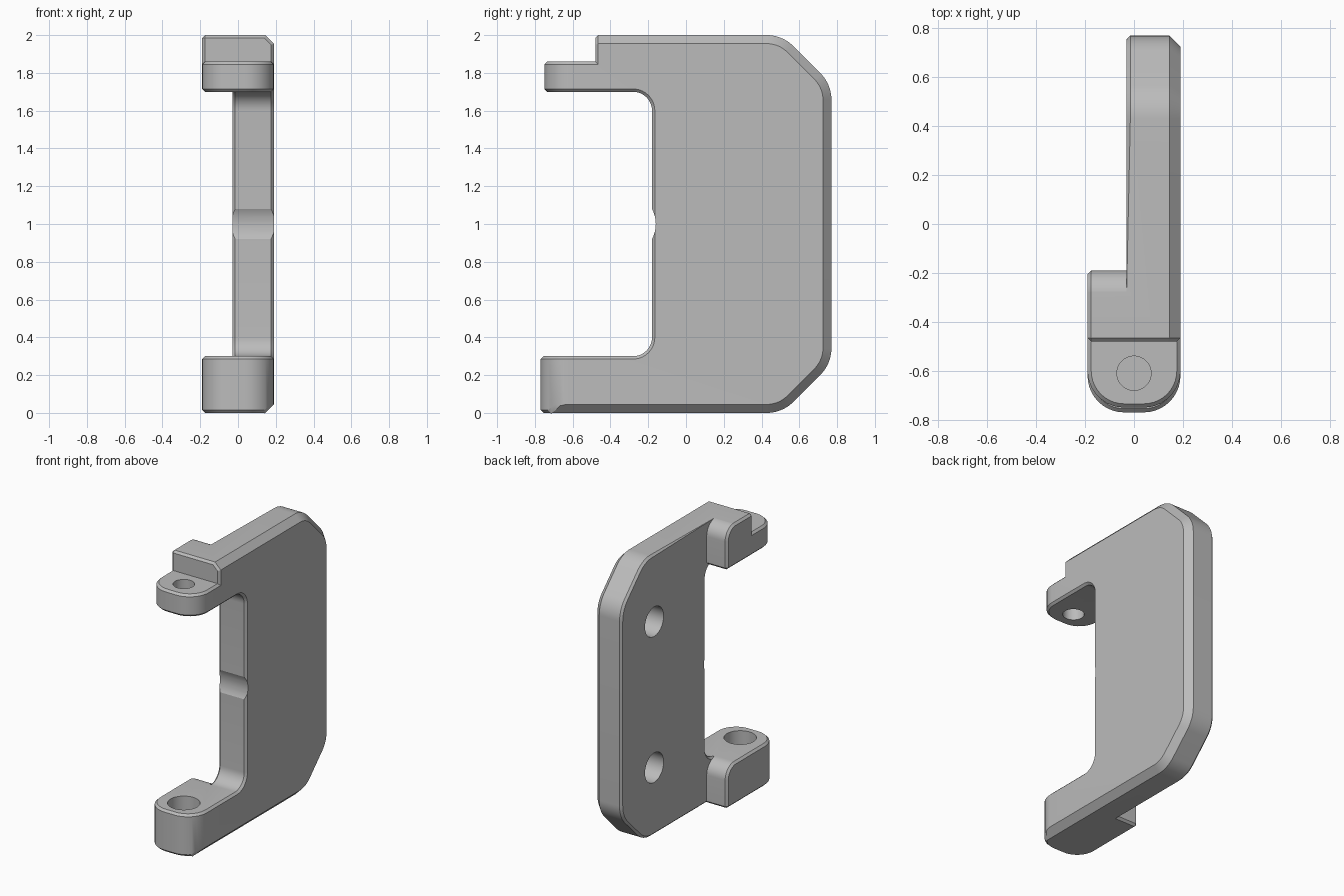
import bpy, bmesh, math
from mathutils import Vector

if "Cube" in bpy.data.objects:
    bpy.data.objects.remove(bpy.data.objects["Cube"], do_unlink=True)


def outline(corners, steps=10):
    """Closed 2D outline; corners are (a, b) or (a, b, fillet radius)."""
    pts = []
    n = len(corners)
    for i, c in enumerate(corners):
        p = Vector(c[:2])
        if len(c) == 2:
            pts.append(p)
            continue
        d0 = (Vector(corners[i - 1][:2]) - p).normalized()
        d1 = (Vector(corners[(i + 1) % n][:2]) - p).normalized()
        half = d0.angle(d1) / 2
        mid = p + (d0 + d1).normalized() * c[2] / math.sin(half)
        v0 = p + d0 * c[2] / math.tan(half) - mid
        v1 = p + d1 * c[2] / math.tan(half) - mid
        turn = math.pi - 2 * half
        for k in range(steps + 1):
            t = k / steps
            v = v0 * math.sin((1 - t) * turn) + v1 * math.sin(t * turn)
            pts.append(mid + v / math.sin(turn))
    return pts


def loft(name, sections, axis):
    """Solid through (position, outline) sections along the x or z axis."""
    bm = bmesh.new()
    rings = []
    for pos, pts in sections:
        rings.append([bm.verts.new((pos, p.x, p.y) if axis == "x" else (p.x, p.y, pos))
                      for p in pts])
    for r0, r1 in zip(rings, rings[1:]):
        for i in range(len(r0)):
            j = (i + 1) % len(r0)
            bm.faces.new((r0[i], r0[j], r1[j], r1[i]))
    bm.faces.new(rings[0])
    bm.faces.new(rings[-1])
    bmesh.ops.recalc_face_normals(bm, faces=bm.faces)
    mesh = bpy.data.meshes.new(name)
    bm.to_mesh(mesh)
    bm.free()
    ob = bpy.data.objects.new(name, mesh)
    bpy.context.collection.objects.link(ob)
    return ob


def prism(name, corners, x0, x1):
    pts = outline(corners)
    return loft(name, [(x0, pts), (x1, pts)], "x")


def cylinder(name, radius, depth, center, along_x=False):
    turn = (0, math.pi / 2, 0) if along_x else (0, 0, 0)
    bpy.ops.mesh.primitive_cylinder_add(vertices=48, radius=radius, depth=depth,
                                        location=center, rotation=turn)
    ob = bpy.context.object
    ob.name = name
    return ob


def boolean(target, tool, operation="DIFFERENCE"):
    tool.hide_render = True
    mod = target.modifiers.new("cut", "BOOLEAN")
    mod.operation = operation
    mod.solver = "EXACT"
    mod.object = tool
    bpy.ops.object.select_all(action="DESELECT")
    bpy.context.view_layer.objects.active = target
    target.select_set(True)
    bpy.ops.object.modifier_apply(modifier=mod.name)
    bpy.data.objects.remove(tool, do_unlink=True)


def silhouette(d):
    """Plate outline in y, z, inset by d, with clipped and rounded back corners."""
    s, r = d * math.tan(math.pi / 8), 0.2 - d
    return outline([(-1.2, d), (0.51 - s, d, r), (0.77 - d, 0.26 + s, r),
                    (0.77 - d, 1.74 - s, r), (0.51 - s, 2 - d, r), (-1.2, 2 - d)])


# Body with a wide chamfer round the outer rim of the left side
bracket = loft("bracket", [(-0.19, silhouette(0)), (0.145, silhouette(0)),
                           (0.19, silhouette(0.045))], "x")


# Rounded front ends of both arms
def plan(front):
    return outline([(-0.19, 1), (-0.19, front, 0.15), (0.19, front, 0.15), (0.19, 1)])


boolean(bracket, loft("arm_plan", [(-0.2, plan(-0.77)), (0.9, plan(-0.77)),
                                   (1.1, plan(-0.75)), (2.2, plan(-0.75))], "z"),
        "INTERSECT")

# Right side cut back to the plate, leaving a pad beside each arm
boolean(bracket, prism("side_cut", [
    (-1, 2.3), (-1, 2.001), (-0.19, 2.001, 0.1), (-0.19, 1.7), (-1, 1.7), (-1, 0.3),
    (-0.19, 0.3, 0.1), (-0.19, -0.3), (1, -0.3), (1, 2.3)], -0.4, -0.03))

# Opening between the arms, and the lowered shelf on the upper arm
boolean(bracket, prism("opening", [(-1.3, 0.3), (-0.18, 0.3, 0.1),
                                   (-0.18, 1.7, 0.1), (-1.3, 1.7)], -0.4, 0.4))
boolean(bracket, prism("shelf_step", [(-1.3, 1.86), (-0.48, 1.86),
                                      (-0.48, 2.3), (-1.3, 2.3)], -0.4, 0.4))

# Small chamfer on the sharp outer edges
bm = bmesh.new()
bm.from_mesh(bracket.data)
bmesh.ops.remove_doubles(bm, verts=bm.verts, dist=0.0005)
bmesh.ops.dissolve_limit(bm, angle_limit=math.radians(1), verts=bm.verts, edges=bm.edges)
sharp = [e for e in bm.edges if len(e.link_faces) == 2
         and e.calc_face_angle_signed() > math.radians(50)]
bmesh.ops.bevel(bm, geom=sharp, offset=0.015, offset_type="OFFSET", segments=1,
                profile=0.5, affect="EDGES", clamp_overlap=False)
bm.to_mesh(bracket.data)
bm.free()

# Shallow scallop in the middle of the inner edge
boolean(bracket, cylinder("scallop", 0.17, 1, (0, -0.33, 1), True))

# Blind holes in the plate, a through hole above and a blind hole below
for z in (0.48, 1.52):
    boolean(bracket, cylinder("plate_hole", 0.105, 0.3, (-0.03, 0.4, z), True))
boolean(bracket, cylinder("upper_arm_hole", 0.07, 0.5, (0, -0.61, 1.8)))
boolean(bracket, cylinder("lower_arm_hole", 0.105, 0.4, (0, -0.61, 0.3)))

# Grey finish
grey = bpy.data.materials.new("plain_grey")
grey.use_nodes = True
colour = (0.5, 0.5, 0.5, 1)
grey.diffuse_color = colour
grey.node_tree.nodes["Principled BSDF"].inputs["Base Color"].default_value = colour
bracket.data.materials.clear()
bracket.data.materials.append(grey)
for face in bracket.data.polygons:
    face.material_index = 0
bpy.context.view_layer.objects.active = bracket
bracket.select_set(True)
bpy.ops.object.shade_smooth_by_angle(angle=math.radians(25))
